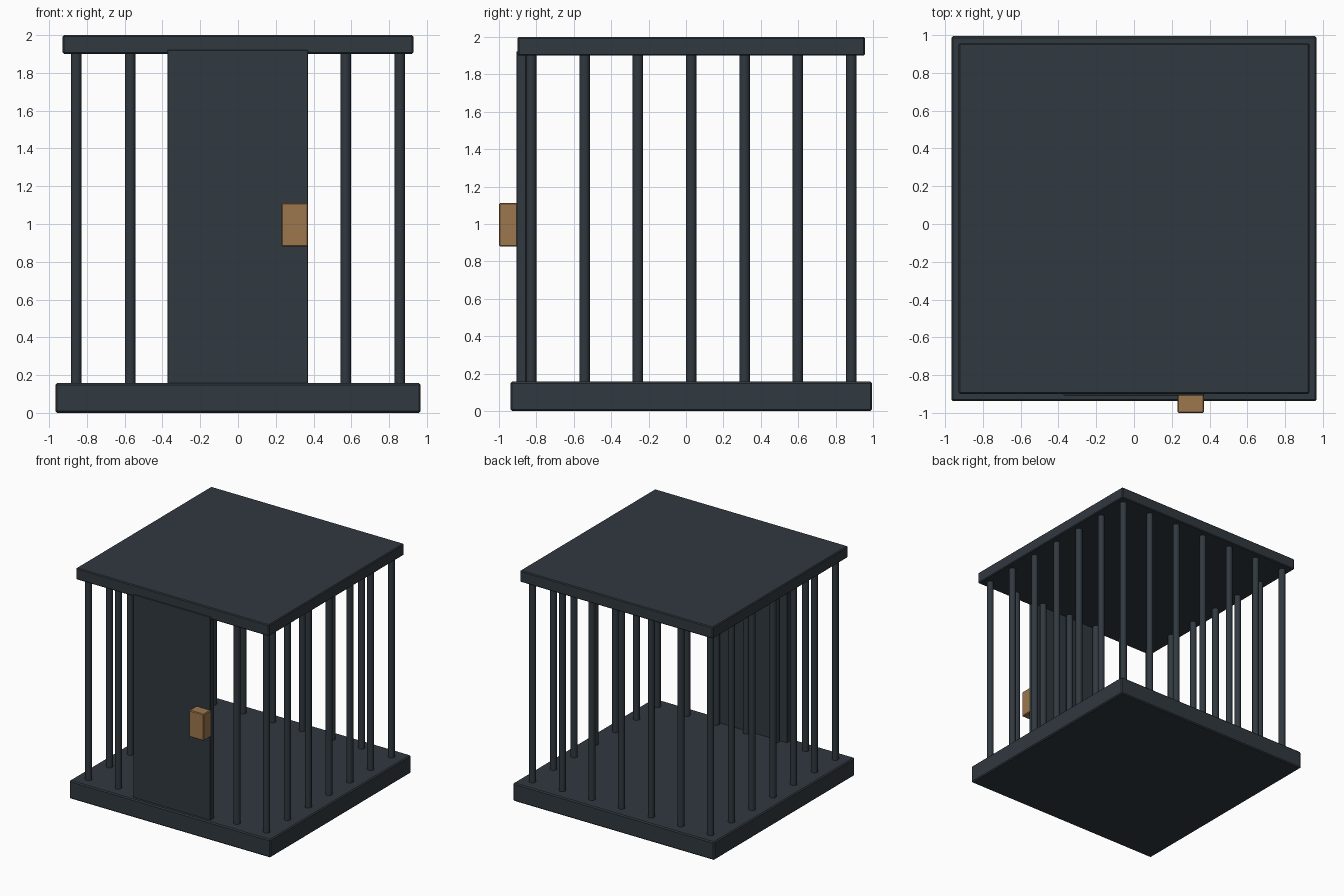
import bpy

if "Cube" in bpy.data.objects:
    bpy.data.objects.remove(bpy.data.objects["Cube"])

CY = 0.028  # depth centre of the cage body


def material(name, rgb):
    m = bpy.data.materials.new(name)
    m.diffuse_color = (*rgb, 1.0)
    m.use_nodes = True
    m.node_tree.nodes["Principled BSDF"].inputs["Base Color"].default_value = m.diffuse_color
    return m


iron = material("dark_iron", (0.030, 0.040, 0.050))
brass = material("old_brass", (0.34, 0.185, 0.075))


def box(name, x, y, z, mat, bevel):
    """Bevelled box from (min, max) ranges on each axis."""
    bpy.ops.mesh.primitive_cube_add(size=1, location=[sum(r) / 2 for r in (x, y, z)])
    ob = bpy.context.object
    ob.name = name
    ob.scale = [r[1] - r[0] for r in (x, y, z)]
    bpy.ops.object.transform_apply(location=False, rotation=False, scale=True)
    mod = ob.modifiers.new("edge_bevel", 'BEVEL')
    mod.width = bevel
    mod.segments = 1
    ob.data.materials.append(mat)
    return ob


def bar(x, y):
    """Upright round bar between floor and roof."""
    z0, z1 = 0.14, 1.91
    bpy.ops.mesh.primitive_cylinder_add(vertices=16, radius=0.028, depth=z1 - z0,
                                        location=(x, y, (z0 + z1) / 2))
    ob = bpy.context.object
    ob.name = "bar"
    bpy.ops.object.shade_smooth_by_angle()
    ob.data.materials.append(iron)


# Floor and roof slabs
box("floor_slab", (-0.967, 0.967), (-0.938, 0.995), (0, 0.157), iron, 0.009)
box("roof_slab", (-0.928, 0.928), (-0.9, 0.956), (1.9, 2.0), iron, 0.007)

# Door plate and its lock
box("door", (-0.373, 0.37), (-0.907, -0.856), (0.15, 1.922), iron, 0.003)
box("lock", (0.23, 0.37), (-1.0, -0.9), (0.88, 1.112), brass, 0.006)

# Ring of bars: seven along each side, corners shared
N, STEP = 7, 0.2853
for i in range(N):
    for j in range(N):
        if i in (0, N - 1) or j in (0, N - 1):
            bar((i - 3) * STEP, CY + (j - 3) * STEP)
